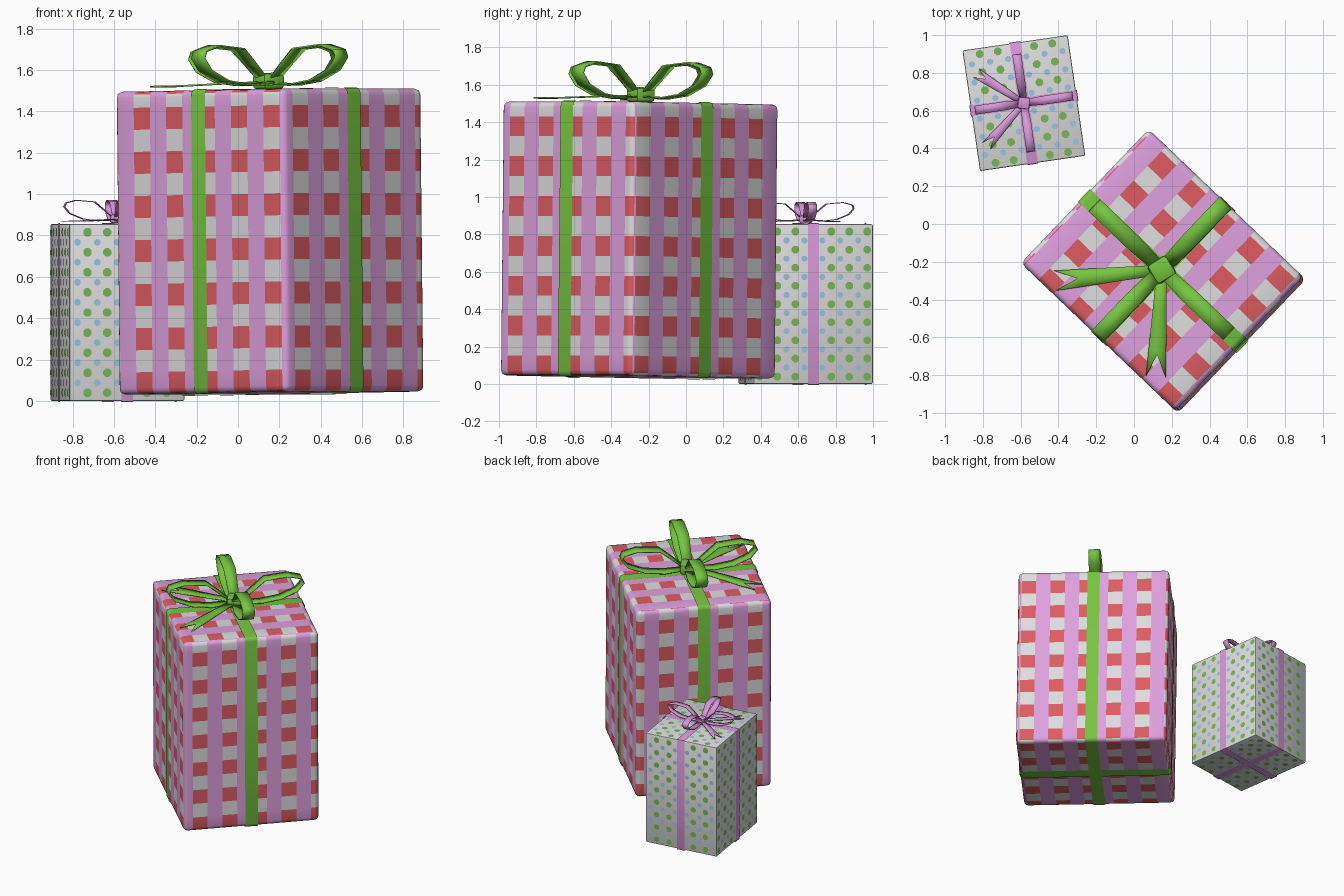
import bpy, bmesh, math
from mathutils import Matrix, Vector

if "Cube" in bpy.data.objects:
    bpy.data.objects.remove(bpy.data.objects["Cube"])


def mat(name, r, g, b):
    m = bpy.data.materials.new(name)
    lin = [((c / 255 + 0.055) / 1.055) ** 2.4 for c in (r, g, b)]
    m.diffuse_color = (*lin, 1)
    m.use_nodes = True
    m.node_tree.nodes["Principled BSDF"].inputs["Base Color"].default_value = m.diffuse_color
    return m


PINK = mat("plaid pink", 222, 160, 222)
RED = mat("plaid red", 221, 92, 98)
WHITE = mat("paper white", 221, 221, 221)
GREEN = mat("ribbon green", 118, 196, 64)
MAUVE = mat("ribbon mauve", 216, 152, 218)
DOT_GREEN = mat("dot green", 120, 185, 84)
DOT_BLUE = mat("dot blue", 154, 198, 230)


def finish(name, bm, mats, M, smooth=True):
    me = bpy.data.meshes.new(name)
    bm.to_mesh(me)
    bm.free()
    ob = bpy.data.objects.new(name, me)
    bpy.context.collection.objects.link(ob)
    for m in mats:
        me.materials.append(m)
    ob.matrix_world = M
    if smooth:
        bpy.ops.object.select_all(action='DESELECT')
        ob.select_set(True)
        bpy.context.view_layer.objects.active = ob
        bpy.ops.object.shade_smooth_by_angle(angle=math.radians(35))
    return ob


def rounded_box(size, bevel, seg):
    bm = bmesh.new()
    bmesh.ops.create_cube(bm, size=1)
    bmesh.ops.scale(bm, vec=size, verts=bm.verts)
    bmesh.ops.bevel(bm, geom=bm.edges[:], offset=bevel, segments=seg,
                    profile=0.5, affect='EDGES')
    return bm


def cut(bm, axis, at, **kw):
    co, no = Vector((0, 0, 0)), Vector((0, 0, 0))
    co[axis], no[axis] = at, 1
    bmesh.ops.bisect_plane(bm, geom=bm.verts[:] + bm.edges[:] + bm.faces[:],
                           dist=1e-5, plane_co=co, plane_no=no, **kw)


# ribbon bands: thin shells just outside the box, trimmed to a strip
def bands(prefix, size, bevel, seg, width, m, M):
    for axis, lift in ((0, 0.010), (1, 0.012)):
        bm = rounded_box([s + lift for s in size], bevel, seg)
        cut(bm, axis, width / 2, clear_outer=True)
        cut(bm, axis, -width / 2, clear_inner=True)
        finish(f"{prefix}_band_{axis + 1}", bm, [m], M)


LOOP = [(.03, .03), (.18, .022), (.32, .04), (.44, .09), (.49, .15), (.475, .185),
        (.38, .21), (.21, .195), (.12, .12), (.03, .04)]


# bow: four loops, two notched tails and a knot, sitting at z = top
def bow(prefix, s, tail_angle, top, m, M):
    base = M @ Matrix.Translation((0, 0, top))
    for k in range(4):
        bm = bmesh.new()
        rows = []
        for r, h in LOOP:
            w = (0.033 + 0.011 * min(1, r / 0.2)) * s
            rows.append([bm.verts.new((r * s, y, h * s)) for y in (-w, w)])
        for a, b in zip(rows, rows[1:]):
            bm.faces.new((a[0], b[0], b[1], a[1]))
        ob = finish(f"{prefix}_loop_{k + 1}", bm, [m],
                    base @ Matrix.Rotation(k * math.pi / 2, 4, 'Z'))
        sol = ob.modifiers.new("thickness", 'SOLIDIFY')
        sol.thickness, sol.offset = 0.008 * s, 0
    for k, side in enumerate((-1, 1)):
        bm = bmesh.new()
        prof = [(.04, .028, .04), (.2, .036, .034), (.43, .047, .024), (.57, .053, .022)]
        rows = [[bm.verts.new((r * s, y * s, h * s)) for y in (-w, 0, w)]
                for r, w, h in prof]
        rows[-1][1].co.x = 0.45 * s  # swallow-tail notch
        for a, b in zip(rows, rows[1:]):
            for j in (0, 1):
                bm.faces.new((a[j], b[j], b[j + 1], a[j + 1]))
        ob = finish(f"{prefix}_tail_{k + 1}", bm, [m],
                    base @ Matrix.Rotation(tail_angle + side * math.radians(40.5), 4, 'Z'))
        ob.modifiers.new("thickness", 'SOLIDIFY').thickness = 0.008 * s
    bm = rounded_box((.12 * s, .12 * s, .08 * s), .02 * s, 2)
    finish(f"{prefix}_knot", bm, [m], base @ Matrix.Translation((0, 0, .04 * s))
           @ Matrix.Rotation(math.radians(-15), 4, 'Z'))


# large plaid present, slightly tilted
U, V, H = 1.13, 0.98, 1.465
MB = (Matrix.Translation((0.155, -0.25, 0.77)) @ Matrix.Rotation(-0.01, 4, 'X')
      @ Matrix.Rotation(-0.01, 4, 'Y') @ Matrix.Rotation(math.radians(-43.7), 4, 'Z'))
U_STRIPE = (0, -U / 2 + 0.13, 0.1083)
V_STRIPE = (1, -V / 2 + 0.066, 0.1070)
V_CHECK = (1, -V / 2 - 0.02, 0.1070)
Z_CHECK = (2, -H / 2, 0.1066)


def even(p, rule):
    axis, start, cell = rule
    return math.floor((p[axis] - start) / cell) % 2 == 0


bm = rounded_box((U, V, H), 0.03, 3)
for axis, start, cell in (U_STRIPE, V_STRIPE, V_CHECK, Z_CHECK):
    for k in range(-2, 16):
        cut(bm, axis, start + k * cell)
bm.normal_update()
for f in bm.faces:
    n = [abs(c) for c in f.normal]
    face_axis = n.index(max(n))
    stripe = V_STRIPE if face_axis == 0 else U_STRIPE
    check = V_CHECK if face_axis == 2 else Z_CHECK
    c = f.calc_center_median()
    f.material_index = 0 if not even(c, stripe) else (1 if even(c, check) else 2)
finish("large_box", bm, [PINK, RED, WHITE], MB)
bands("large_ribbon", (U, V, H), 0.03, 3, 0.092, GREEN, MB)
bow("large_bow", 1.0, -math.pi / 2, H / 2 + 0.004, GREEN, MB)

# small dotted present
SX, SY, SZ = 0.563, 0.645, 0.855
MS = Matrix.Translation((-0.583, 0.64, SZ / 2)) @ Matrix.Rotation(math.radians(8.3), 4, 'Z')
bm = rounded_box((SX, SY, SZ), 0.008, 2)
finish("small_box", bm, [WHITE], MS)
bands("small_ribbon", (SX, SY, SZ), 0.008, 2, 0.058, MAUVE, MS)
bow("small_bow", 0.53, math.pi, SZ / 2 + 0.004, MAUVE, MS)


# polka dots: flat octagons just above every face of the small box
def dots(name, radius, shift, m, pitch=0.097):
    bm = bmesh.new()
    size = (SX, SY, SZ)
    for axis in range(3):
        a, b = (axis + 1) % 3, (axis + 2) % 3
        for side in (-1, 1):
            for i in range(-6, 7):
                for j in range(-6, 7):
                    p = Vector((0, 0, 0))
                    p[a], p[b] = (i + shift) * pitch, (j + shift) * pitch
                    if any(abs(p[k]) > size[k] / 2 - radius - 0.006 for k in (a, b)):
                        continue
                    p[axis] = side * (size[axis] / 2 + 0.002)
                    ring = []
                    for t in range(8):
                        q = p.copy()
                        ang = side * (t + 0.5) * math.pi / 4
                        q[a] += radius * math.cos(ang)
                        q[b] += radius * math.sin(ang)
                        ring.append(bm.verts.new(q))
                    bm.faces.new(ring)
    finish(name, bm, [m], MS, smooth=False)


dots("green_dots", 0.022, 0.0, DOT_GREEN)
dots("blue_dots", 0.017, 0.5, DOT_BLUE)
